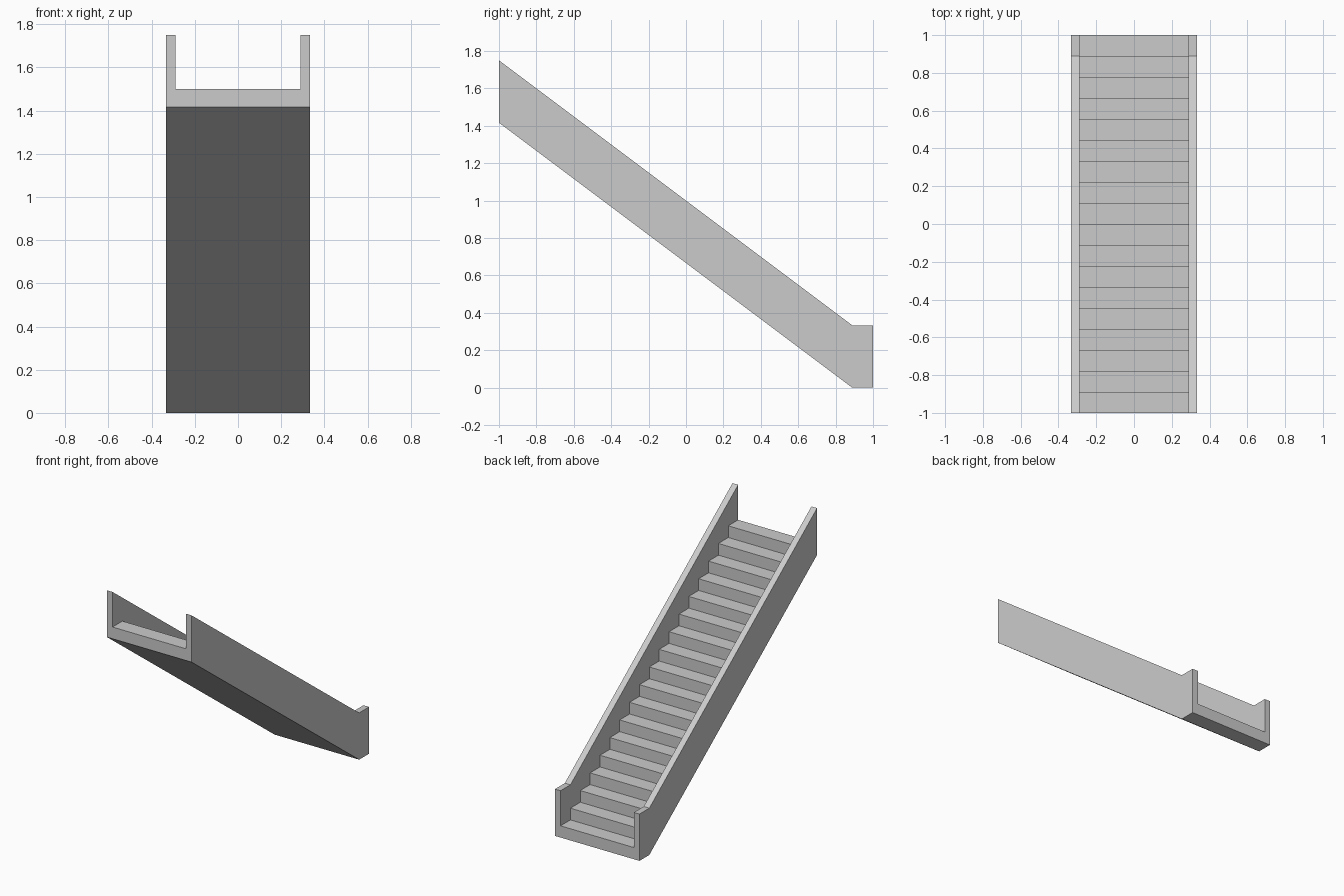
import bpy, bmesh

if "Cube" in bpy.data.objects:
    bpy.data.objects.remove(bpy.data.objects["Cube"])

STEPS = 18
RUN = 2 / STEPS          # tread depth
RISE = RUN * 0.75        # step height
OUTER, INNER = 1 / 3, 0.289
FOOT = 1 - RUN           # y where the slope begins
TOP = (STEPS - 1) * RISE # underside height at the upper end


def extrude_profile(name, profile, x0, x1):
    """Solid from a (y, z) outline, extruded from x0 to x1."""
    bm = bmesh.new()
    face = bm.faces.new([bm.verts.new((x0, y, z)) for y, z in profile])
    ext = bmesh.ops.extrude_face_region(bm, geom=[face])
    moved = [v for v in ext["geom"] if isinstance(v, bmesh.types.BMVert)]
    bmesh.ops.translate(bm, verts=moved, vec=(x1 - x0, 0, 0))
    bmesh.ops.recalc_face_normals(bm, faces=bm.faces)
    mesh = bpy.data.meshes.new(name)
    bm.to_mesh(mesh)
    bm.free()
    obj = bpy.data.objects.new(name, mesh)
    bpy.context.collection.objects.link(obj)
    return obj


# Stair flight: sloped underside with a stepped top
underside = [(-1, TOP), (FOOT, 0), (1, 0)]
steps = []
for k in range(STEPS):
    z = (k + 1) * RISE
    steps += [(1 - k * RUN, z), (1 - (k + 1) * RUN, z)]
extrude_profile("stair_flight", underside + steps, -INNER, INNER)

# Solid side walls following the slope, level at the foot
wall_height = 4 * RISE
wall = underside + [(1, wall_height), (FOOT, wall_height), (-1, TOP + wall_height)]
for side, s in (("left", -1), ("right", 1)):
    extrude_profile(f"{side}_side_wall", wall, s * INNER, s * OUTER)
